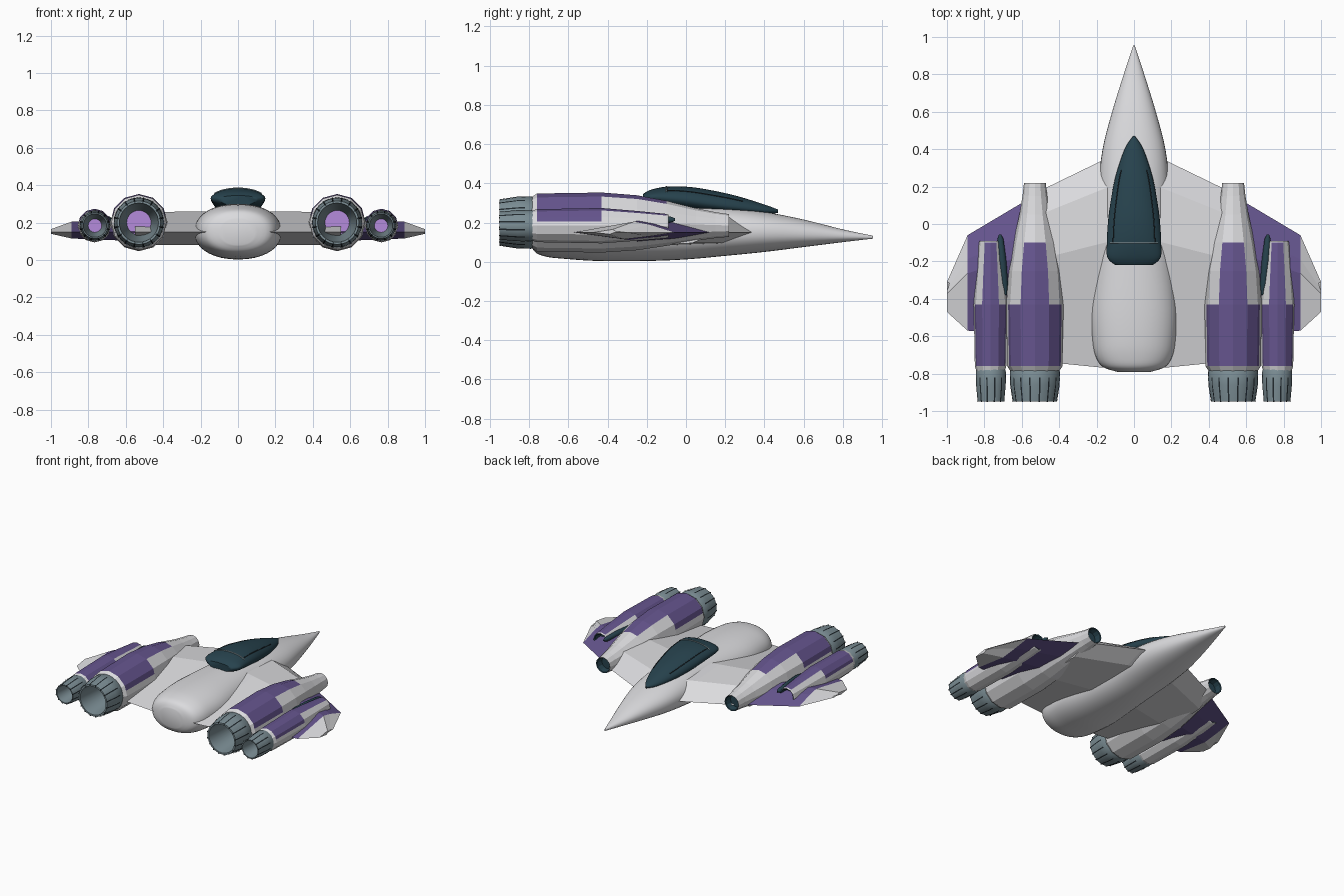
import bpy
import bmesh
from math import cos, sin, pi, radians, copysign
from mathutils import Vector

cube = bpy.data.objects.get("Cube")
if cube:
    bpy.data.objects.remove(cube, do_unlink=True)


def material(name, r, g, b):
    m = bpy.data.materials.new(name)
    m.use_nodes = True
    m.diffuse_color = (r, g, b, 1)
    m.node_tree.nodes["Principled BSDF"].inputs["Base Color"].default_value = (r, g, b, 1)
    return m


HULL = material("hull_grey", .71, .71, .73)
PURPLE = material("panel_purple", .13, .09, .27)
TEAL = material("dark_teal", .02, .055, .075)
METAL = material("nozzle_metal", .2, .27, .3)
GLOW = material("engine_glow", .46, .26, .72)
BLACK = material("slit_black", .015, .022, .027)


def finish(bm, name, mats, mirror=False, smooth=None):
    bmesh.ops.recalc_face_normals(bm, faces=bm.faces)
    mesh = bpy.data.meshes.new(name)
    bm.to_mesh(mesh)
    bm.free()
    for m in mats:
        mesh.materials.append(m)
    ob = bpy.data.objects.new(name, mesh)
    bpy.context.collection.objects.link(ob)
    if mirror:
        ob.modifiers.new("Mirror", "MIRROR").use_mirror_merge = False
    if smooth:
        bpy.ops.object.select_all(action="DESELECT")
        ob.select_set(True)
        bpy.context.view_layer.objects.active = ob
        bpy.ops.object.shade_smooth_by_angle(angle=radians(smooth))
    return ob


def loft(name, rings, mats, rule=None, caps=(0, 0), **kw):
    """Skin rings of points; rule(ring, side) picks a material, caps give end materials or None."""
    bm = bmesh.new()
    vs = [[bm.verts.new(p) for p in ring] for ring in rings]
    n = len(vs[0])
    for i in range(len(vs) - 1):
        for k in range(n):
            j = (k + 1) % n
            f = bm.faces.new((vs[i][k], vs[i][j], vs[i + 1][j], vs[i + 1][k]))
            f.material_index = rule(i, k) if rule else 0
    for ring, mat in zip((vs[0], vs[-1]), caps):
        if mat is not None:
            bm.faces.new(ring).material_index = mat
    return finish(bm, name, mats, **kw)


def oval(y, w, low, mid, high, power=2.0, n=36):
    """Cross-section with separate upper and lower heights."""
    pts = []
    for k in range(n):
        c, s = cos(2 * pi * k / n), sin(2 * pi * k / n)
        h = high - mid if s > 0 else mid - low
        pts.append(Vector((w * copysign(abs(c) ** (2 / power), c), y,
                           mid + h * copysign(abs(s) ** (2 / power), s))))
    return pts


def smooth_stations(st, steps=4):
    """Catmull-Rom pass through the stations."""
    st = [Vector(s) for s in st]
    out = []
    for i in range(len(st) - 1):
        a, b, c, d = st[max(i - 1, 0)], st[i], st[i + 1], st[min(i + 2, len(st) - 1)]
        for k in range(steps):
            t = k / steps
            v = b * 2 + (c - a) * t + (a * 2 - b * 5 + c * 4 - d) * t ** 2 + (b * 3 - a - c * 3 + d) * t ** 3
            out.append(v / 2)
    return out + [st[-1]]


# Fuselage: y, half width, bottom, widest height, top
body = [(.955, .004, .118, .125, .132), (.8, .055, .1, .13, .165), (.6, .117, .075, .14, .215),
        (.4, .168, .05, .15, .255), (.2, .19, .03, .15, .283), (0, .195, .012, .15, .293),
        (-.2, .21, .004, .15, .298), (-.45, .233, .004, .15, .3), (-.62, .224, .015, .15, .293),
        (-.71, .205, .025, .15, .28), (-.765, .165, .045, .15, .26), (-.79, .09, .08, .15, .22)]
loft("fuselage", [oval(*s, power=2.2) for s in smooth_stations(body)], [HULL], smooth=50)

# Canopy and its frame
glass = smooth_stations([
    (.47, .005, .25, .26, .266), (.4, .05, .24, .262, .292), (.25, .1, .24, .28, .338),
    (.1, .128, .25, .3, .37), (0, .14, .26, .315, .383), (-.1, .145, .27, .325, .383),
    (-.18, .142, .28, .33, .367), (-.22, .1, .29, .325, .345)])
glass_rings = [oval(*s) for s in glass]
loft("canopy", glass_rings, [TEAL], smooth=50)


def rod(name, pts, radius, mat):
    cu = bpy.data.curves.new(name, "CURVE")
    cu.dimensions = "3D"
    cu.bevel_depth = radius
    cu.bevel_resolution = 1
    sp = cu.splines.new("POLY")
    sp.points.add(len(pts) - 1)
    for p, co in zip(sp.points, pts):
        p.co = (*co, 1)
    cu.materials.append(mat)
    bpy.context.collection.objects.link(bpy.data.objects.new(name, cu))


rod("canopy_arch", glass_rings[20][3:16], .005, METAL)
for side, k in (("left", 4), ("right", 14)):
    rod("canopy_rail_" + side, [r[k] for r in glass_rings[7:21]], .003, BLACK)


def wing_ring(x, front, back, high, low, mid=.15, crest=.14):
    """Faceted section: sharp leading and trailing edges, crests between."""
    d = back - front
    return [Vector((x, front + d * t, z)) for t, z in (
        (0, mid), (crest, high - .015), (.4, high), (1, mid), (.5, low), (crest, low + .015))]


# Inner wing joins fuselage and main engines
loft("inner_wing", [wing_ring(.02, .41, -.78, .26, .08), wing_ring(.2, .325, -.765, .26, .08),
                    wing_ring(.55, .155, -.73, .255, .08)], [HULL], mirror=True)

# Outer wing with a plain tip panel
loft("outer_wing", [wing_ring(.52, .16, -.6, .225, .1, crest=.25),
                    wing_ring(.89, -.06, -.57, .205, .115, crest=.25),
                    wing_ring(1, -.31, -.47, .165, .14, crest=.25)],
     [PURPLE, HULL], rule=lambda i, k: i, caps=(0, 1), mirror=True)


def nacelle_ring(x, y, r, z):
    """Twelve flat sides, each split in the middle so paint can end there."""
    pts = []
    for k in range(24):
        a, q = pi * k / 12, r * (1 if k % 2 == 0 else cos(pi / 12))
        pts.append(Vector((x + q * sin(a), y, z + q * cos(a))))
    return pts


def nacelle_paint(i, k):
    """Intake lining, then a narrow stripe, then a wide rear panel on the upper sides."""
    around = min(k, 23 - k)
    if i < 2:
        return 2
    if i in (5, 6) and around < 2 or i == 7 and around < 5:
        return 1
    return 0


def nacelle(name, x, stations):
    loft(name, [nacelle_ring(x, *s) for s in stations], [HULL, PURPLE, TEAL],
         rule=nacelle_paint, caps=(2, None), mirror=True)


nacelle("main_engine", .53, [
    (.17, .045, .185), (.215, .052, .185), (.22, .058, .185), (.15, .066, .187), (.05, .083, .19),
    (-.1, .115, .196), (-.25, .14, .199), (-.43, .153, .2), (-.76, .148, .2), (-.8, .122, .2)])
nacelle("side_engine", .767, [
    (-.14, .04, .182), (-.095, .05, .182), (-.09, .058, .182), (-.094, .06, .182), (-.097, .061, .182),
    (-.1, .062, .182), (-.25, .076, .183), (-.43, .09, .184), (-.76, .084, .184), (-.8, .072, .184)])


def circle(x, y, r, z, n=32):
    return [Vector((x + r * sin(2 * pi * k / n), y, z + r * cos(2 * pi * k / n))) for k in range(n)]


def nozzle(name, x, z, r, core, depth, slits):
    prof = [(-.76, .86), (-.79, 1), (-.86, .98), (-.95, .87), (-.95, .78)]
    rings = [circle(x, y, r * f, z) for y, f in prof] + [circle(x, depth, core, z)]
    loft(name, rings, [METAL, GLOW], caps=(None, 1), mirror=True, smooth=35)
    # Dark slits wrapped over the rim
    bm = bmesh.new()
    for k in range(slits):
        a = 2 * pi * (k + .5) / slits
        out, side = Vector((sin(a), 0, cos(a))), Vector((cos(a), 0, -sin(a))) * .004
        c = Vector((x, 0, z))
        path = [(-.82, .996), (-.86, .986), (-.953, .878), (-.953, .8)]
        pairs = []
        for y, f in path:
            p = c + out * (r * f + .002) + Vector((0, y, 0))
            pairs.append((bm.verts.new(p - side), bm.verts.new(p + side)))
        for (p, q), (s, t) in zip(pairs, pairs[1:]):
            bm.faces.new((p, q, t, s))
    finish(bm, name + "_slits", [BLACK], mirror=True)


nozzle("main_nozzle", .53, .2, .134, .065, -.58, 16)
nozzle("side_nozzle", .765, .184, .08, .036, -.7, 12)

# Slim dark duct between the paired engines
duct = [(.716, -.055, .006), (.714, -.08, .016), (.704, -.2, .022), (.692, -.32, .018), (.686, -.38, .006)]
loft("side_duct", [circle(x, y, r, .215, 12) for x, y, r in duct], [TEAL], mirror=True, smooth=50)
